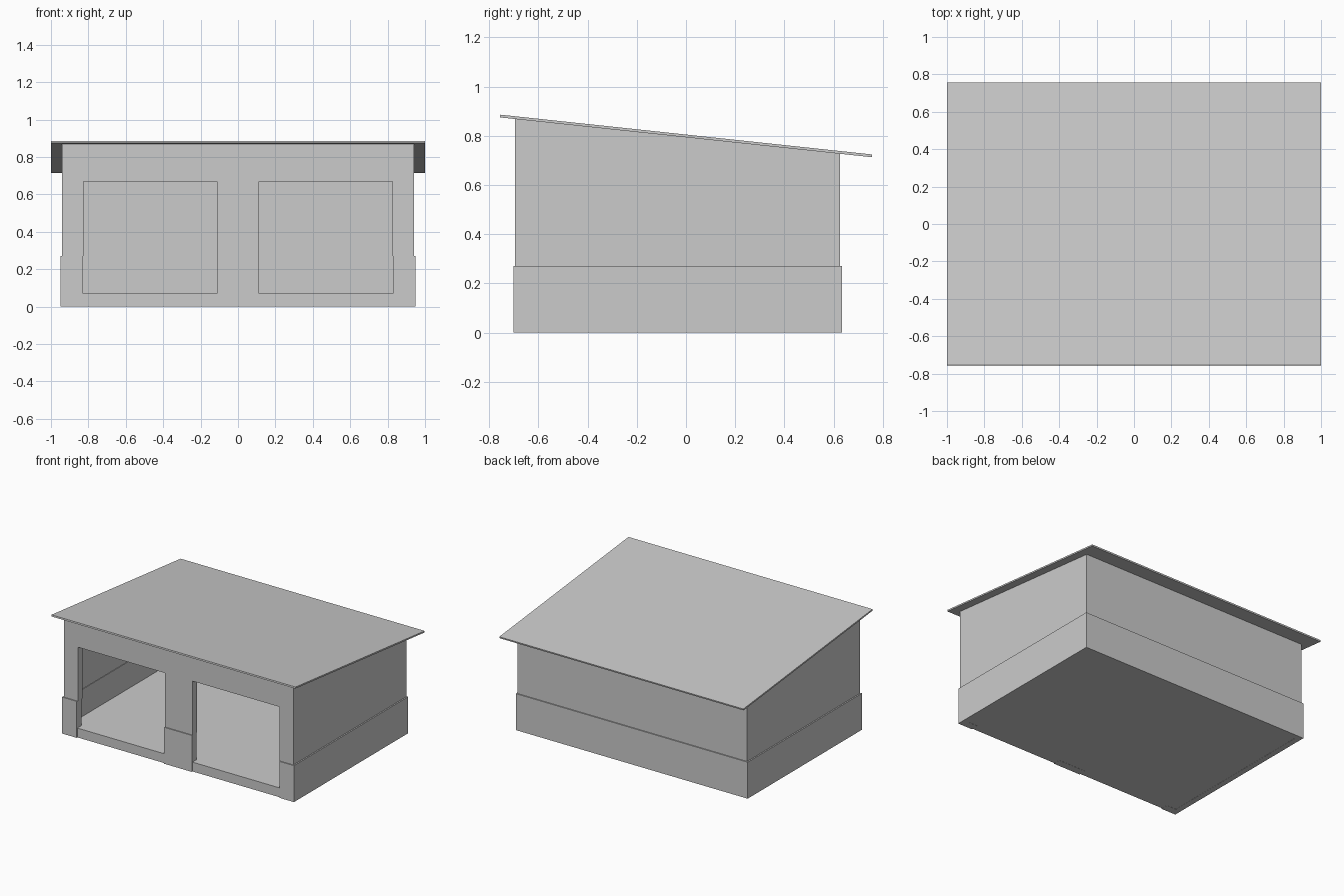
import bpy
import bmesh

cube = bpy.data.objects.get("Cube")
if cube:
    bpy.data.objects.remove(cube, do_unlink=True)

grey = bpy.data.materials.new("plain grey")
grey.use_nodes = True
colour = (0.6, 0.6, 0.6, 1)
grey.diffuse_color = colour
grey.node_tree.nodes["Principled BSDF"].inputs["Base Color"].default_value = colour


def roof_line(y):
    """Height of the underside of the sloping roof."""
    return 0.794 - 0.107 * y


def prism(name, profile, x0, x1):
    """Extrude a (y, z) profile from x0 to x1."""
    bm = bmesh.new()
    face = bm.faces.new([bm.verts.new((x0, y, z)) for y, z in profile])
    side = bmesh.ops.extrude_face_region(bm, geom=[face])["geom"]
    verts = [v for v in side if isinstance(v, bmesh.types.BMVert)]
    bmesh.ops.translate(bm, verts=verts, vec=(x1 - x0, 0, 0))
    bmesh.ops.recalc_face_normals(bm, faces=bm.faces)
    mesh = bpy.data.meshes.new(name)
    bm.to_mesh(mesh)
    bm.free()
    mesh.materials.append(grey)
    obj = bpy.data.objects.new(name, mesh)
    bpy.context.collection.objects.link(obj)
    return obj


def box(name, x0, x1, y0, y1, z0, z1):
    return prism(name, [(y0, z0), (y1, z0), (y1, z1), (y0, z1)], x0, x1)


def cut(obj, cutter):
    """Subtract the cutter, then discard it."""
    mod = obj.modifiers.new("cut", "BOOLEAN")
    mod.operation = "DIFFERENCE"
    mod.solver = "EXACT"
    mod.object = cutter
    bpy.context.view_layer.objects.active = obj
    bpy.ops.object.modifier_apply(modifier=mod.name)
    bpy.data.objects.remove(cutter, do_unlink=True)


STEP = 0.27      # top of the plinth
FLOOR = 0.07     # top of the floor slab
front, back = -0.695, 0.627

# Upper walls with a sloping top
upper_walls = prism("upper_walls", [
    (front, STEP), (back, STEP),
    (back, roof_line(back)), (front, roof_line(front))], -0.94, 0.94)
cut(upper_walls, box("room_cutter", -0.912, 0.912, -0.64, 0.597, 0, 1.2))

# Slightly wider plinth
plinth = box("plinth", -0.95, 0.95, -0.702, 0.635, 0, STEP)
cut(plinth, box("room_cutter", -0.908, 0.908, -0.645, 0.593, -0.1, 0.5))

# Two front openings through both wall courses
for side in (-1, 1):
    for wall, outer, low, high in ((upper_walls, 0.825, 0.1, 0.67),
                                   (plinth, 0.83, -0.1, 0.5)):
        x0, x1 = sorted((side * 0.113, side * outer))
        cut(wall, box("opening_cutter", x0, x1, -0.9, -0.5, low, high))

# Floor slab forming the sills
floor = box("floor", -0.93, 0.93, front, 0.615, 0.001, FLOOR)

# Thin overhanging roof sheet
roof = prism("roof", [
    (-0.757, roof_line(-0.757)), (0.755, roof_line(0.755)),
    (0.757, roof_line(0.755) + 0.011), (-0.755, roof_line(-0.757) + 0.011)],
    -1, 1)
